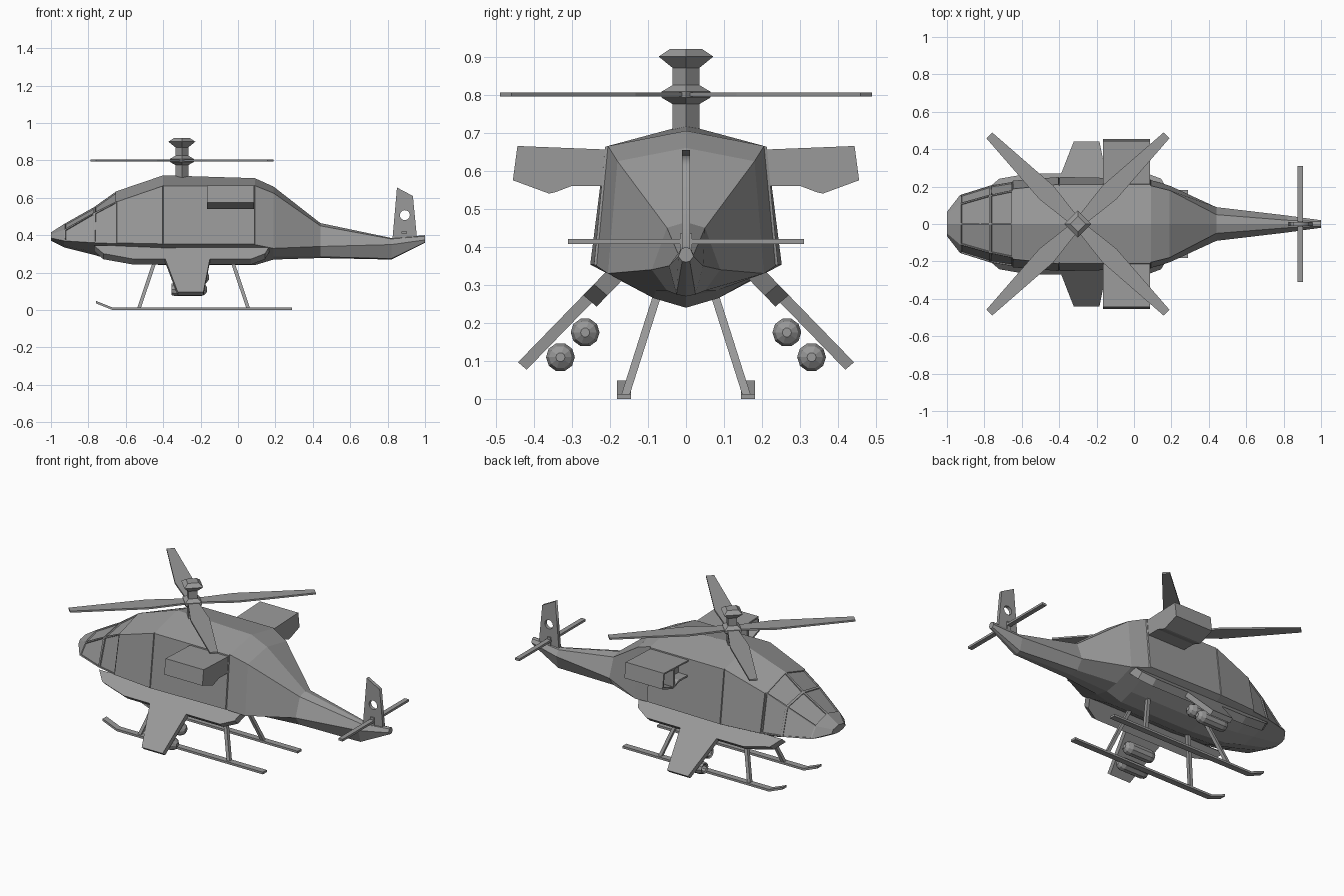
import bpy, bmesh, math
from mathutils import Vector

cube = bpy.data.objects.get("Cube")
if cube:
    bpy.data.objects.remove(cube)

grey = bpy.data.materials.new("hull grey")
grey.use_nodes = True
colour = (0.32, 0.32, 0.32, 1)
grey.diffuse_color = colour
grey.node_tree.nodes["Principled BSDF"].inputs["Base Color"].default_value = colour


def finish(name, bm, mirror=False):
    """Turn a bmesh into a named object, optionally mirrored across y = 0."""
    bmesh.ops.recalc_face_normals(bm, faces=bm.faces)
    mesh = bpy.data.meshes.new(name)
    bm.to_mesh(mesh)
    bm.free()
    mesh.materials.append(grey)
    obj = bpy.data.objects.new(name, mesh)
    bpy.context.collection.objects.link(obj)
    if mirror:
        mod = obj.modifiers.new("Mirror", 'MIRROR')
        mod.use_axis = (False, True, False)
        mod.use_mirror_merge = False
    return obj


def loft(rings):
    """Skin a list of equal-length rings and cap both ends."""
    bm = bmesh.new()
    rows = [[bm.verts.new(p) for p in ring] for ring in rings]
    for a, b in zip(rows, rows[1:]):
        for i in range(len(a)):
            j = (i + 1) % len(a)
            bm.faces.new((a[i], a[j], b[j], b[i]))
    bm.faces.new(rows[0])
    bm.faces.new(rows[-1])
    bmesh.ops.recalc_face_normals(bm, faces=bm.faces)
    return bm


def prism(points, depth):
    return loft([points, [Vector(p) + Vector(depth) for p in points]])


def sweep(path, hx, hy):
    """Rectangular bar along a path, kept level in x and y."""
    return loft([[(x + a * hx, y + b * hy, z) for a, b in
                  ((-1, -1), (1, -1), (1, 1), (-1, 1))] for x, y, z in path])


# Fuselage: x, ridge z, shoulder y z, waist y z, chine y z, keel z
stations = [
    (-1, .415, .05, .405, .065, .385, .04, .375, .37),
    (-.93, .46, .11, .43, .155, .37, .06, .345, .335),
    (-.77, .55, .155, .52, .205, .36, .08, .31, .295),
    (-.65, .635, .18, .58, .225, .355, .09, .285, .26),
    (-.4, .72, .205, .665, .245, .35, .085, .265, .24),
    (.09, .705, .205, .665, .235, .35, .085, .265, .24),
    (.19, .66, .18, .625, .205, .33, .08, .285, .27),
    (.44, .465, .05, .45, .09, .34, .05, .285, .278),
    (.82, .385, .02, .38, .045, .35, .025, .275, .27),
    (1, .4, .012, .395, .02, .375, .01, .362, .36),
]
rings = []
for x, top, sy, sz, wy, wz, cy, cz, keel in stations:
    half = [(sy, sz), (wy, wz), (cy, cz)]
    ring = [(0, top)] + half + [(0, keel)] + [(-y, z) for y, z in reversed(half)]
    rings.append([(x, y, z) for y, z in ring])
bm = loft(rings)

# Recessed canopy windows and slightly raised side panels
windows, panels = [], []
for f in bm.faces:
    c = f.calc_center_median()
    if len(f.verts) == 4 and -.93 < c.x < -.65 and c.z > .4:
        windows.append(f)
    elif len(f.verts) == 4 and -.65 < c.x < .09 and abs(c.y) > .2 and c.z > .4:
        panels.append(f)
bmesh.ops.inset_individual(bm, faces=windows, thickness=.009, depth=0)
bmesh.ops.inset_individual(bm, faces=windows, thickness=.001, depth=-.007)
bmesh.ops.inset_individual(bm, faces=panels, thickness=.004, depth=.007)
finish("fuselage", bm)

# Sloped side sponsons, then the stub wings that continue their plane
down = Vector((0, .7, -.72))
inward = Vector((0, -.035, -.03))


def slope_plate(outline, thickness):
    return prism([Vector((x, .2, .345)) + down * s for x, s in outline],
                 inward * thickness)


finish("sponson", slope_plate(
    [(-.77, 0), (-.72, .06), (-.56, .1), (.07, .1), (.145, .06), (.17, 0)], 1), True)
finish("stub_wing", slope_plate(
    [(-.4, .06), (-.322, .345), (-.185, .345), (-.145, .06)], .65), True)

# Rocket pods: hollow mouth, faceted round tail
for name, py, pz, shift in (("upper_pod", .265, .175, .01), ("lower_pod", .33, .11, 0)):
    profile = [(-.3, .022), (-.35, .022), (-.355, .032), (-.33, .038),
               (-.2, .038), (-.178, .03), (-.165, .012)]
    finish(name, loft([[(x + shift, py + r * math.cos(a), pz + r * math.sin(a))
                        for a in (math.tau * k / 10 for k in range(10))]
                       for x, r in profile]), True)

# Engine pods with two sunken intakes each
for name, section in (
        ("inner_intake", [(.19, .655), (.345, .661), (.345, .543), (.3, .56), (.19, .56)]),
        ("outer_intake", [(.345, .661), (.443, .665), (.455, .575), (.36, .54), (.345, .543)])):
    bm = prism([(-.165, y, z) for y, z in section], (.25, 0, 0))
    mouth = [f for f in bm.faces if f.calc_center_median().x < -.16]
    bmesh.ops.inset_individual(bm, faces=mouth, thickness=.012, depth=0)
    bmesh.ops.inset_individual(bm, faces=mouth, thickness=.001, depth=-.06)
    finish(name, bm, True)

# Landing gear
finish("skid", loft([[(x, .163 + b * .018, z + max(0, c) * .013)
                      for b, c in ((-1, 0), (1, 0), (1, 1), (-1, 1))]
                     for x, z in ((-.76, .036), (-.67, 0), (.29, 0))]), True)
finish("front_strut", sweep([(-.44, .075, .275), (-.53, .16, .008)], .01, .011), True)
finish("rear_strut", sweep([(-.035, .075, .275), (.055, .16, .008)], .01, .011), True)

# Rotor mast with collar and cap
mast_x = -.3
profile = [(.035, .69), (.035, .775), (.064, .792), (.064, .808), (.035, .825),
           (.035, .87), (.072, .9), (.042, .92)]
finish("rotor_mast", loft([[(mast_x + r * math.cos(k * math.pi / 2),
                             r * math.sin(k * math.pi / 2), z) for k in range(4)]
                           for r, z in profile]))

# Four main blades
outline = [(.03, -.028), (.24, -.052), (.67, -.022), (.67, .022), (.24, .052), (.03, .028)]
for k in range(4):
    blade = finish("main_blade", prism([(r, w, -.005) for r, w in outline], (0, 0, .01)))
    blade.location = (mast_x, 0, .8)
    blade.rotation_euler.z = math.radians(45 + 90 * k)

# Tail fin: flat outline with a round hole
curve = bpy.data.curves.new("tail_fin", 'CURVE')
curve.dimensions = '2D'
curve.fill_mode = 'BOTH'
curve.extrude = .01
hole = [(.892 + .027 * math.cos(a), .507 + .027 * math.sin(a))
        for a in (math.tau * k / 12 for k in range(12))]
for points in ([(.825, .37), (.955, .37), (.955, .405), (.935, .61), (.85, .655)], hole):
    spline = curve.splines.new('POLY')
    spline.points.add(len(points) - 1)
    for p, (x, z) in zip(spline.points, points):
        p.co = (x, z, 0, 1)
    spline.use_cyclic_u = True
curve.materials.append(grey)
fin = bpy.data.objects.new("tail_fin", curve)
fin.rotation_euler.x = math.pi / 2
bpy.context.collection.objects.link(fin)
bpy.ops.object.select_all(action='DESELECT')
fin.select_set(True)
bpy.context.view_layer.objects.active = fin
bpy.ops.object.convert(target='MESH')

# Tail crossbar and its small hub
finish("tail_crossbar", sweep([(.889, 0, .408), (.889, 0, .421)], .014, .31))
finish("tail_hub", sweep([(.889, 0, .385), (.889, 0, .435)], .012, .016))
